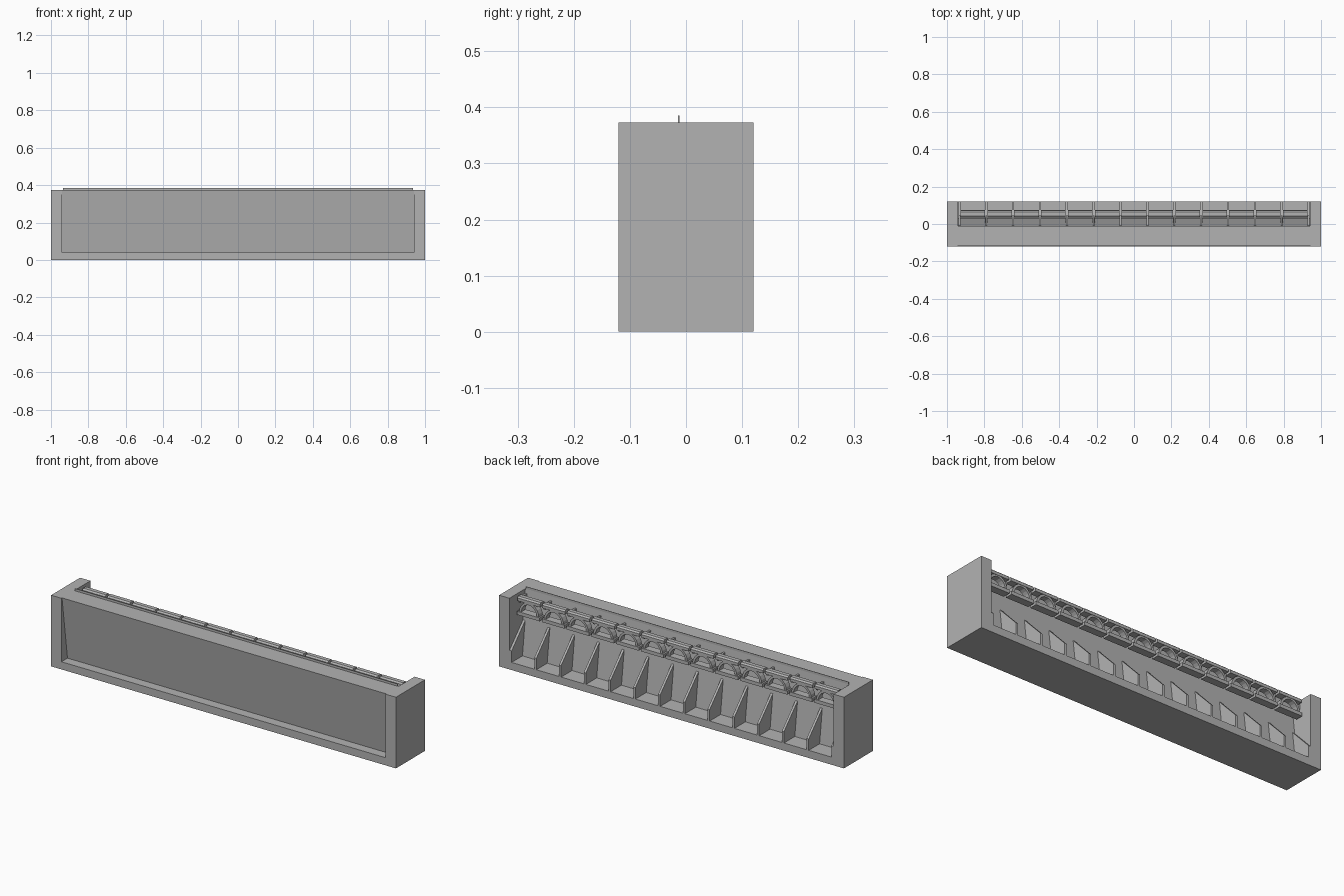
import bpy, bmesh, math

cube = bpy.data.objects.get("Cube")
if cube:
    bpy.data.objects.remove(cube, do_unlink=True)

grey = bpy.data.materials.new("plain_grey")
grey.use_nodes = True
grey.diffuse_color = (0.45, 0.45, 0.45, 1)
grey.node_tree.nodes["Principled BSDF"].inputs["Base Color"].default_value = grey.diffuse_color

INNER = 0.94
RIBS = 14
PITCH = 1.867 / (RIBS - 1)


def finish(name, bm):
    bmesh.ops.recalc_face_normals(bm, faces=bm.faces)
    mesh = bpy.data.meshes.new(name)
    bm.to_mesh(mesh)
    bm.free()
    mesh.materials.append(grey)
    obj = bpy.data.objects.new(name, mesh)
    bpy.context.collection.objects.link(obj)
    return obj


def extrude(name, points, start, direction):
    """Extrude a closed outline; start maps a 2D point to 3D."""
    bm = bmesh.new()
    face = bm.faces.new([bm.verts.new(start(*p)) for p in points])
    new = bmesh.ops.extrude_face_region(bm, geom=[face])["geom"]
    verts = [v for v in new if isinstance(v, bmesh.types.BMVert)]
    bmesh.ops.translate(bm, verts=verts, vec=direction)
    return finish(name, bm)


def along_x(name, points, x0, x1):
    return extrude(name, points, lambda y, z: (x0, y, z), (x1 - x0, 0, 0))


def rect(y0, y1, z0, z1):
    return [(y0, z0), (y1, z0), (y1, z1), (y0, z1)]


def repeat(obj, count):
    mod = obj.modifiers.new("repeat", 'ARRAY')
    mod.count = count
    mod.use_relative_offset = False
    mod.use_constant_offset = True
    mod.constant_offset_displace = (PITCH, 0, 0)


# End blocks
for side, x0 in (("right", -1), ("left", INNER)):
    along_x(side + "_end_block", rect(-0.12, 0.12, 0, 0.373), x0, x0 + 1 - INNER)

# Base with lips, and the leaning wall with a slanted front panel
along_x("base", rect(-0.12, 0.12, 0, 0.04), -INNER, INNER)
along_x("leaning_wall", [(-0.07, 0.04), (0.03, 0.04), (-0.012, 0.373), (-0.115, 0.373)],
        -INNER, INNER)
along_x("top_fin", rect(-0.0145, -0.012, 0.37, 0.385), -0.935, 0.935)

# Tapered ribs behind the wall
first = -0.9335
rib = along_x("rib", [(0.02, 0.04), (0.12, 0.04), (0.12, 0.1), (0.005, 0.22), (-0.02, 0.22)],
              first - 0.006, first + 0.006)
repeat(rib, RIBS)

# Arms carrying the holders
arm = along_x("holder_arm", rect(-0.02, 0.045, 0.325, 0.35), first - 0.005, first + 0.005)
repeat(arm, RIBS)

# One holder per bay: two rails joined by an arch
mid = first + PITCH / 2
half = PITCH / 2 - 0.006
upper = along_x("upper_rail", [(0.035, 0.345), (0.072, 0.345), (0.072, 0.36), (0.064, 0.367),
                               (0.043, 0.367), (0.035, 0.36)], mid - half, mid + half)
lower = along_x("lower_rail", rect(0.035, 0.075, 0.273, 0.291), mid - half, mid + half)


def arc(radius_x, radius_z, angles):
    return [(mid + radius_x * math.cos(a), 0.285 + radius_z * math.sin(a)) for a in angles]


angles = [math.pi * i / 10 for i in range(11)]
arch = extrude("holder_arch", arc(0.058, 0.065, angles) + arc(0.046, 0.053, angles[::-1]),
               lambda x, z: (x, 0.037, z), (0, 0.033, 0))
for part in (upper, lower, arch):
    repeat(part, RIBS - 1)
